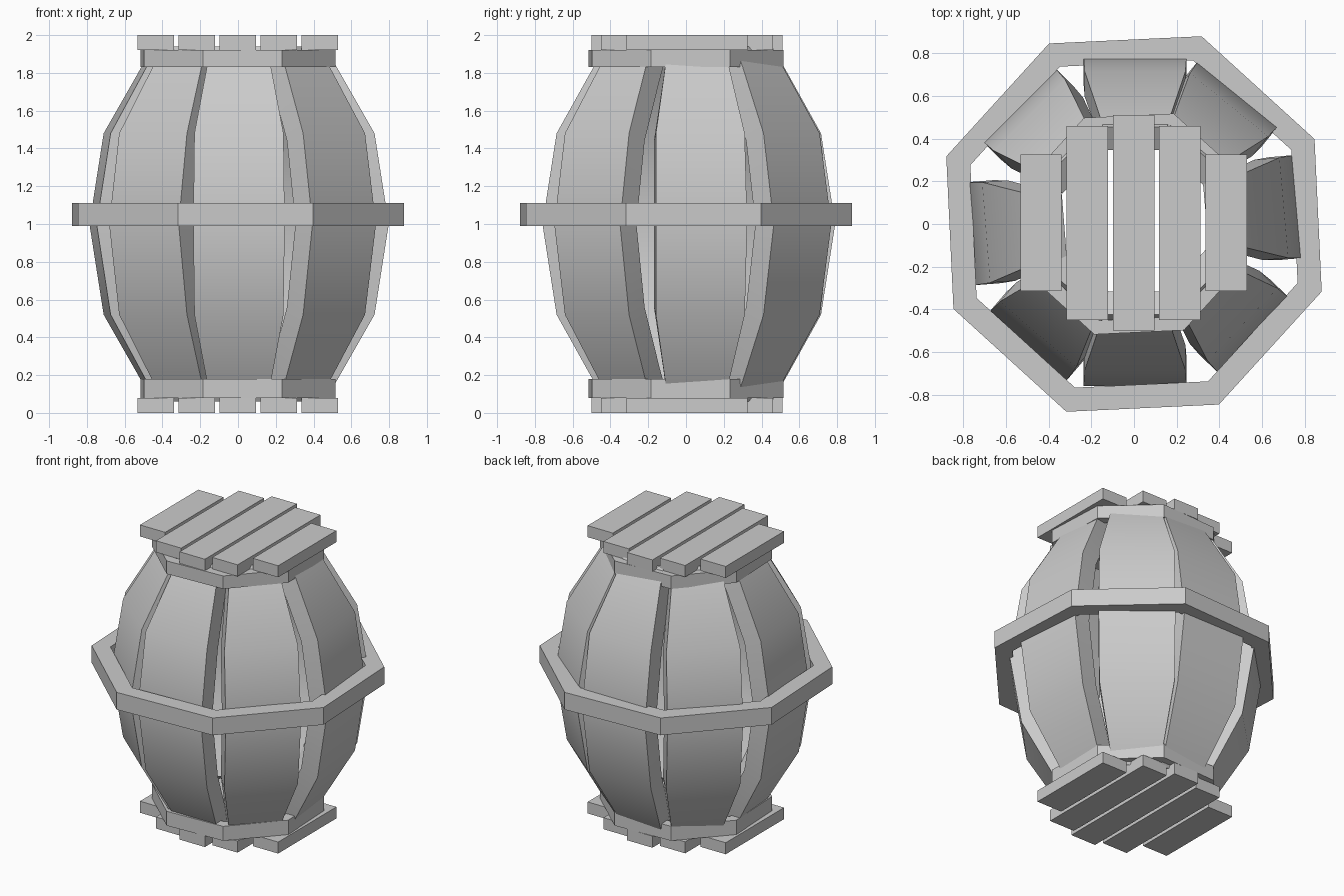
import bpy, bmesh, math
from mathutils import Vector

if "Cube" in bpy.data.objects:
    bpy.data.objects.remove(bpy.data.objects["Cube"], do_unlink=True)

grey = bpy.data.materials.new("plain_grey")
grey.use_nodes = True
grey.diffuse_color = (0.6, 0.6, 0.6, 1)
grey.node_tree.nodes["Principled BSDF"].inputs["Base Color"].default_value = (0.6, 0.6, 0.6, 1)


def make_object(name, bm, smooth=False):
    bmesh.ops.recalc_face_normals(bm, faces=bm.faces)
    mesh = bpy.data.meshes.new(name)
    bm.to_mesh(mesh)
    bm.free()
    mesh.materials.append(grey)
    obj = bpy.data.objects.new(name, mesh)
    bpy.context.collection.objects.link(obj)
    if smooth:
        bpy.ops.object.select_all(action="DESELECT")
        obj.select_set(True)
        bpy.context.view_layer.objects.active = obj
        bpy.ops.object.shade_smooth_by_angle(angle=math.radians(30))
    return obj


def skin_loops(name, loops, closed=False, smooth=False):
    """Join equal point loops with quads; cap the ends unless closed."""
    bm = bmesh.new()
    rows = [[bm.verts.new(p) for p in loop] for loop in loops]
    pairs = list(zip(rows, rows[1:]))
    if closed:
        pairs.append((rows[-1], rows[0]))
    else:
        bm.faces.new(rows[0])
        bm.faces.new(rows[-1])
    count = len(rows[0])
    for a, b in pairs:
        for i in range(count):
            j = (i + 1) % count
            bm.faces.new((a[i], a[j], b[j], b[i]))
    return make_object(name, bm, smooth)


def hoop(name, outer, inner, low, high):
    """Eight-sided band with a rectangular section."""
    loops = []
    for k in range(8):
        a = math.radians(25.2 + 45 * k)
        loops.append([(r * math.cos(a), r * math.sin(a), z) for r, z in
                      ((outer, low), (outer, high), (inner, high), (inner, low))])
    return skin_loops(name, loops, closed=True)


# Curved staves: (height, outer radius, half width), mirrored about mid height
upper = [(1.0, 0.775, 0.242), (1.48, 0.70, 0.236), (1.83, 0.505, 0.17), (1.94, 0.44, 0.15)]
profile = [(2 - z, r, w) for z, r, w in reversed(upper[1:])] + upper
thickness = 0.125


def stave(name, angle):
    a = math.radians(angle)
    out = Vector((math.cos(a), math.sin(a), 0))
    side = Vector((-math.sin(a), math.cos(a), 0))
    centre = Vector((0.005, 0.015, 0))
    loops = []
    for i, (z, r, w) in enumerate(profile):
        z0, r0, _ = profile[max(i - 1, 0)]
        z1, r1, _ = profile[min(i + 1, len(profile) - 1)]
        normal = Vector((z1 - z0, r0 - r1)).normalized()
        ri, zi = r - thickness * normal.x, z - thickness * normal.y
        loops.append([centre + out * rad + side * s + Vector((0, 0, h))
                      for rad, s, h in ((r, -w, z), (r, w, z), (ri, w, zi), (ri, -w, zi))])
    return skin_loops(name, loops, smooth=True)


for n, angle in enumerate((5, 51, 90, 135, 184.5, 229.5, 270, 316)):
    stave(f"stave_{n + 1}", angle)

# Hoops around the middle and both ends
hoop("middle_hoop", 0.935, 0.815, 0.99, 1.11)
hoop("bottom_hoop", 0.55, 0.48, 0.08, 0.18)
hoop("top_hoop", 0.55, 0.48, 1.83, 1.92)

# Slatted lid and base
for part, low, high in (("base", 0, 0.08), ("lid", 1.92, 2)):
    for n, half in enumerate((0.32, 0.455, 0.505, 0.455, 0.32)):
        x = (n - 2) * 0.217 - 0.002
        loops = [[(x - 0.097, y, low), (x + 0.097, y, low),
                  (x + 0.097, y, high), (x - 0.097, y, high)]
                 for y in (0.005 - half, 0.005 + half)]
        skin_loops(f"{part}_slat_{n + 1}", loops)
